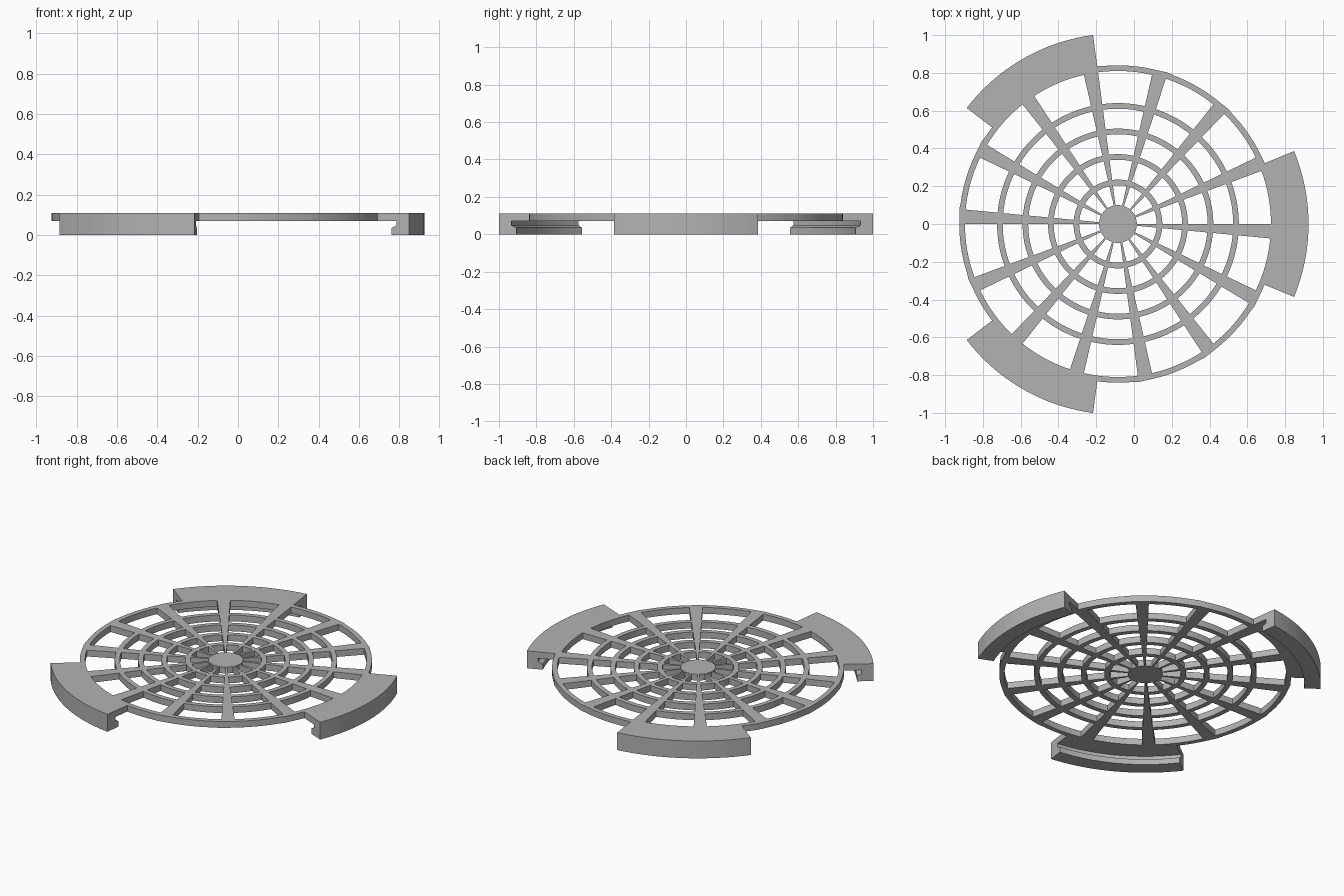
import bpy, bmesh
from math import cos, sin, radians, pi

cube = bpy.data.objects.get("Cube")
if cube:
    bpy.data.objects.remove(cube, do_unlink=True)

CX = -0.085               # axis of the disc
Z0, Z1 = 0.07, 0.11       # underside and top of the disc
SPOKES, GAP_STEPS = 14, 8
SPOKE_ANGLE = radians(5.4)

grey = bpy.data.materials.new("grey plastic")
grey.use_nodes = True
grey.diffuse_color = (0.45, 0.45, 0.45, 1)
grey.node_tree.nodes["Principled BSDF"].inputs["Base Color"].default_value = grey.diffuse_color


def polar(r, a, z):
    return (CX + r * cos(a), r * sin(a), z)


def finish(bm, name):
    bmesh.ops.recalc_face_normals(bm, faces=bm.faces)
    mesh = bpy.data.meshes.new(name)
    bm.to_mesh(mesh)
    bm.free()
    mesh.materials.append(grey)
    obj = bpy.data.objects.new(name, mesh)
    bpy.context.collection.objects.link(obj)
    bpy.ops.object.select_all(action='DESELECT')
    obj.select_set(True)
    bpy.context.view_layer.objects.active = obj
    bpy.ops.object.shade_smooth_by_angle(angle=radians(20))
    return obj


# Web disc: a polar grid whose ring bands and spoke sectors are filled
def build_disc():
    radii = [0.1]
    for outer in (0.235, 0.37, 0.505, 0.64, 0.84):
        radii += [outer - 0.03, outer]
    step = 2 * pi / SPOKES
    angles, is_spoke = [], []
    for k in range(SPOKES):
        for i in range(GAP_STEPS):
            angles.append(k * step + i * (step - SPOKE_ANGLE) / GAP_STEPS)
            is_spoke.append(False)
        angles.append((k + 1) * step - SPOKE_ANGLE)
        is_spoke.append(True)
    n = len(angles)

    bm = bmesh.new()
    grid = [[bm.verts.new(polar(r, a, Z0)) for a in angles] for r in radii]
    # spoke tips are square, so one corner stands slightly proud of the rim
    for j in range(n):
        if is_spoke[j]:
            grid[-1][j].co = polar(radii[-1] / cos(SPOKE_ANGLE), angles[j], Z0)
    bm.faces.new(grid[0])                                   # hub
    for i in range(len(radii) - 1):
        for j in range(n):
            if i % 2 == 1 or is_spoke[j]:
                k = (j + 1) % n
                bm.faces.new((grid[i][j], grid[i + 1][j], grid[i + 1][k], grid[i][k]))
    loose = [v for v in bm.verts if not v.link_faces]
    bmesh.ops.delete(bm, geom=loose, context='VERTS')
    top = bmesh.ops.extrude_face_region(bm, geom=bm.faces[:], use_keep_orig=True)
    moved = [v for v in top["geom"] if isinstance(v, bmesh.types.BMVert)]
    bmesh.ops.translate(bm, verts=moved, vec=(0, 0, Z1 - Z0))
    return finish(bm, "web_disc")


# Rim clip: hooked section (radius, height) swept along an arc
CLIP_SECTION = [(0.83, Z1), (1.009, Z1), (1.009, 0), (0.915, 0),
                (0.915, 0.035), (0.942, 0.048), (0.942, Z0), (0.83, Z0)]


def build_clip(name, middle, half=22.5, steps=20):
    bm = bmesh.new()
    rows = []
    for s in range(steps + 1):
        a = radians(middle - half + 2 * half * s / steps)
        rows.append([bm.verts.new(polar(r, a, z)) for r, z in CLIP_SECTION])
    m = len(CLIP_SECTION)
    for p, q in zip(rows, rows[1:]):
        for i in range(m):
            k = (i + 1) % m
            bm.faces.new((p[i], p[k], q[k], q[i]))
    bm.faces.new(rows[0])
    bm.faces.new(rows[-1])
    return finish(bm, name)


build_disc()
for name, middle in (("right_rim_clip", 240), ("left_rim_clip", 0), ("back_rim_clip", 120)):
    build_clip(name, middle)
